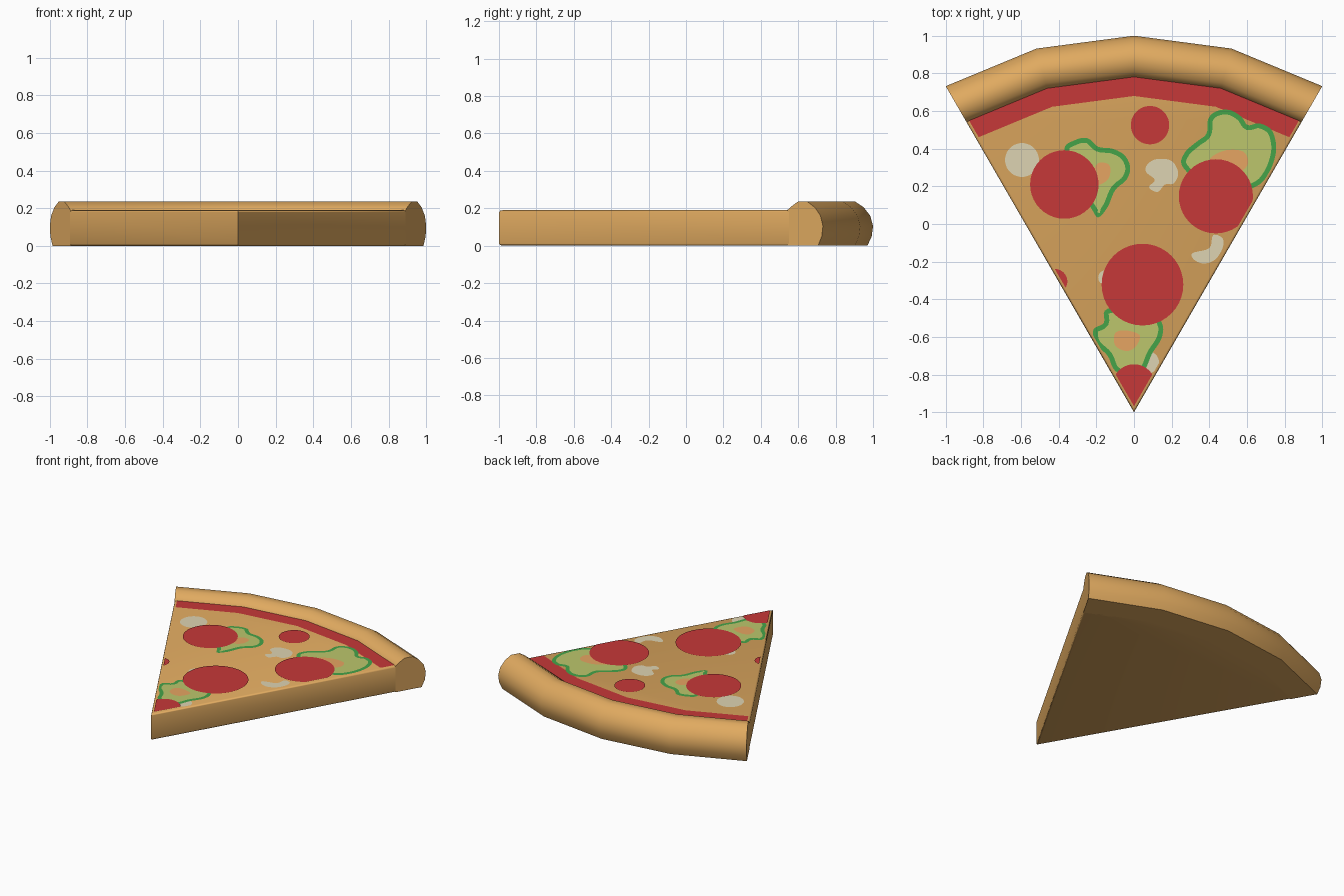
import bpy, bmesh, math
from mathutils import Vector, Matrix
from mathutils.geometry import interpolate_bezier

if "Cube" in bpy.data.objects:
    bpy.data.objects.remove(bpy.data.objects["Cube"])

TIP = Vector((0, -1, 0))
ANGLES = [math.radians(a) for a in (-30, -15, 0, 15, 30)]
TOP = 0.19


def material(name, r, g, b):
    m = bpy.data.materials.new(name)
    lin = [((c / 255 + 0.055) / 1.055) ** 2.4 for c in (r, g, b)]
    m.diffuse_color = (*lin, 1)
    m.use_nodes = True
    m.node_tree.nodes["Principled BSDF"].inputs["Base Color"].default_value = m.diffuse_color
    return m


DOUGH = material("baked dough", 224, 170, 96)
RED = material("tomato red", 198, 56, 56)
CREAM = material("mushroom cream", 222, 211, 178)
GREEN = material("pepper skin green", 69, 164, 73)
LIME = material("pepper flesh green", 188, 198, 108)
ORANGE = material("melted cheese", 230, 165, 98)


def finish(bm, name, mat, smooth=False):
    if smooth:
        bmesh.ops.recalc_face_normals(bm, faces=bm.faces[:])
        for f in bm.faces:
            f.smooth = True
        for e in bm.edges:
            e.smooth = e.calc_face_angle(3) < math.radians(55)
    me = bpy.data.meshes.new(name)
    bm.to_mesh(me)
    bm.free()
    me.materials.append(mat)
    ob = bpy.data.objects.new(name, me)
    bpy.context.collection.objects.link(ob)
    return ob


def polar(r, a, z=0):
    return Vector((r * math.sin(a), r * math.cos(a) - 1, z))


# slice base: wedge prism with eased long edges
bm = bmesh.new()
outline = [TIP] + [polar(1.79, a) for a in ANGLES]
low = [bm.verts.new(p) for p in outline]
high = [bm.verts.new(p + Vector((0, 0, TOP))) for p in outline]
bm.faces.new(low)
bm.faces.new(high)
for i in range(len(low)):
    j = (i + 1) % len(low)
    bm.faces.new((low[i], low[j], high[j], high[i]))
long_edges = [e for e in bm.edges if (low[0] in e.verts) != (high[0] in e.verts)]
bmesh.ops.bevel(bm, geom=long_edges, offset=0.011, segments=2, profile=0.5,
                affect='EDGES')
finish(bm, "slice_base", DOUGH, True)

# crust: one cross-section swept through four straight segments
bm = bmesh.new()
profile = [(1.78, 0), (1.78, TOP), (1.81, 0.213), (1.845, 0.235), (1.905, 0.235),
           (1.95, 0.205), (1.985, 0.16), (2.0, 0.105), (1.993, 0.05), (1.97, 0)]
rings = [[bm.verts.new(polar(r, a, z)) for r, z in profile] for a in ANGLES]
for p, q in zip(rings, rings[1:]):
    for i in range(len(profile)):
        j = (i + 1) % len(profile)
        bm.faces.new((p[i], p[j], q[j], q[i]))
bm.faces.new(rings[0])
bm.faces.new(rings[-1])
finish(bm, "crust", DOUGH, True)


# flat toppings, trimmed to the wedge
def sheet(name, pts, layer, mat):
    bm = bmesh.new()
    z = TOP + 0.0012 * layer
    bm.faces.new([bm.verts.new((x, y, z)) for x, y in pts])
    bmesh.ops.triangulate(bm, faces=bm.faces[:])
    for s in (-1, 1):
        n = Vector((s * math.cos(math.pi / 6), -0.5, 0))
        bmesh.ops.bisect_plane(bm, geom=bm.verts[:] + bm.edges[:] + bm.faces[:],
                               plane_co=TIP - n * 0.016, plane_no=n, clear_outer=True)
    bm.normal_update()
    for f in bm.faces:
        if f.normal.z < 0:
            f.normal_flip()
    finish(bm, name, mat)


def circle(x, y, r, n=40):
    return [(x + r * math.cos(i * math.tau / n), y + r * math.sin(i * math.tau / n))
            for i in range(n)]


def rounded(pts, steps=5):
    """Closed smooth curve through the points."""
    p = [Vector((x, y, 0)) for x, y in pts]
    n, out = len(p), []
    for i in range(n):
        a, b, c, d = p[i - 1], p[i], p[(i + 1) % n], p[(i + 2) % n]
        out += interpolate_bezier(b, b + (c - a) / 6, c - (d - b) / 6, c, steps + 1)[:-1]
    return [(v.x, v.y) for v in out]


def inset(pts, d):
    n, out = len(pts), []
    area = sum(pts[i - 1][0] * pts[i][1] - pts[i][0] * pts[i - 1][1] for i in range(n))
    s = math.copysign(d, area)
    for i in range(n):
        t = (Vector(pts[(i + 1) % n]) - Vector(pts[i - 1])).normalized()
        out.append((pts[i][0] - t.y * s, pts[i][1] + t.x * s))
    return out


# sauce band beside the crust
band = [polar(1.68, a) for a in ANGLES] + [polar(1.785, a) for a in reversed(ANGLES)]
sheet("sauce_band", [(p.x, p.y) for p in band], 1, RED)

# mushrooms
mushrooms = [
    circle(-0.595, 0.34, 0.09),
    rounded([(0.07, 0.315), (0.12, 0.345), (0.2, 0.335), (0.235, 0.27), (0.21, 0.215),
             (0.165, 0.21), (0.125, 0.17), (0.08, 0.195), (0.11, 0.235), (0.065, 0.275)]),
    rounded([(0.31, -0.155), (0.4, -0.128), (0.42, -0.06), (0.47, -0.075), (0.47, -0.13),
             (0.43, -0.19), (0.37, -0.21), (0.32, -0.19)]),
    circle(0.075, -0.735, 0.058),
    circle(-0.15, -0.285, 0.04),
]
for i, pts in enumerate(mushrooms):
    sheet(f"mushroom_{i + 1}", pts, 1, CREAM)

# pepper rings: skin outline, inset flesh, cheese seen through the hole
peppers = [
    ([(-0.37, 0.39), (-0.315, 0.445), (-0.245, 0.455), (-0.19, 0.41), (-0.115, 0.4),
      (-0.05, 0.365), (-0.02, 0.3), (-0.04, 0.235), (-0.1, 0.18), (-0.14, 0.09),
      (-0.19, 0.035), (-0.225, 0.08), (-0.3, 0.2)],
     [(-0.2, 0.315), (-0.14, 0.32), (-0.125, 0.28), (-0.15, 0.225), (-0.24, 0.2)]),
    ([(0.255, 0.31), (0.27, 0.38), (0.33, 0.435), (0.385, 0.48), (0.395, 0.56),
      (0.44, 0.6), (0.51, 0.605), (0.57, 0.57), (0.605, 0.525), (0.665, 0.535),
      (0.73, 0.5), (0.755, 0.42), (0.745, 0.34), (0.71, 0.26), (0.65, 0.2),
      (0.5, 0.15), (0.35, 0.22)],
     [(0.4, 0.34), (0.48, 0.39), (0.58, 0.385), (0.605, 0.32), (0.55, 0.27), (0.45, 0.28)]),
    ([(-0.14, -0.45), (-0.16, -0.525), (-0.215, -0.56), (-0.205, -0.635),
      (-0.14, -0.7), (-0.1, -0.78), (0, -0.82), (0.06, -0.77), (0.095, -0.69),
      (0.145, -0.61), (0.15, -0.53), (0.08, -0.45)],
     [(-0.1, -0.58), (-0.045, -0.565), (0.03, -0.59), (0.01, -0.65), (-0.04, -0.675),
      (-0.1, -0.645)]),
]
for i, (rim, hole) in enumerate(peppers):
    rim = rounded(rim)
    sheet(f"pepper_{i + 1}_skin", rim, 2, GREEN)
    sheet(f"pepper_{i + 1}_flesh", inset(rim, 0.026), 3, LIME)
    sheet(f"pepper_{i + 1}_hole", rounded(hole), 4, ORANGE)

# pepperoni
for i, (x, y, r) in enumerate([(-0.37, 0.21, 0.182), (0.435, 0.147, 0.197),
                               (0.045, -0.322, 0.217), (0.085, 0.525, 0.102),
                               (0, -0.86, 0.115), (-0.42, -0.305, 0.066)]):
    sheet(f"pepperoni_{i + 1}", circle(x, y, r), 5, RED)
